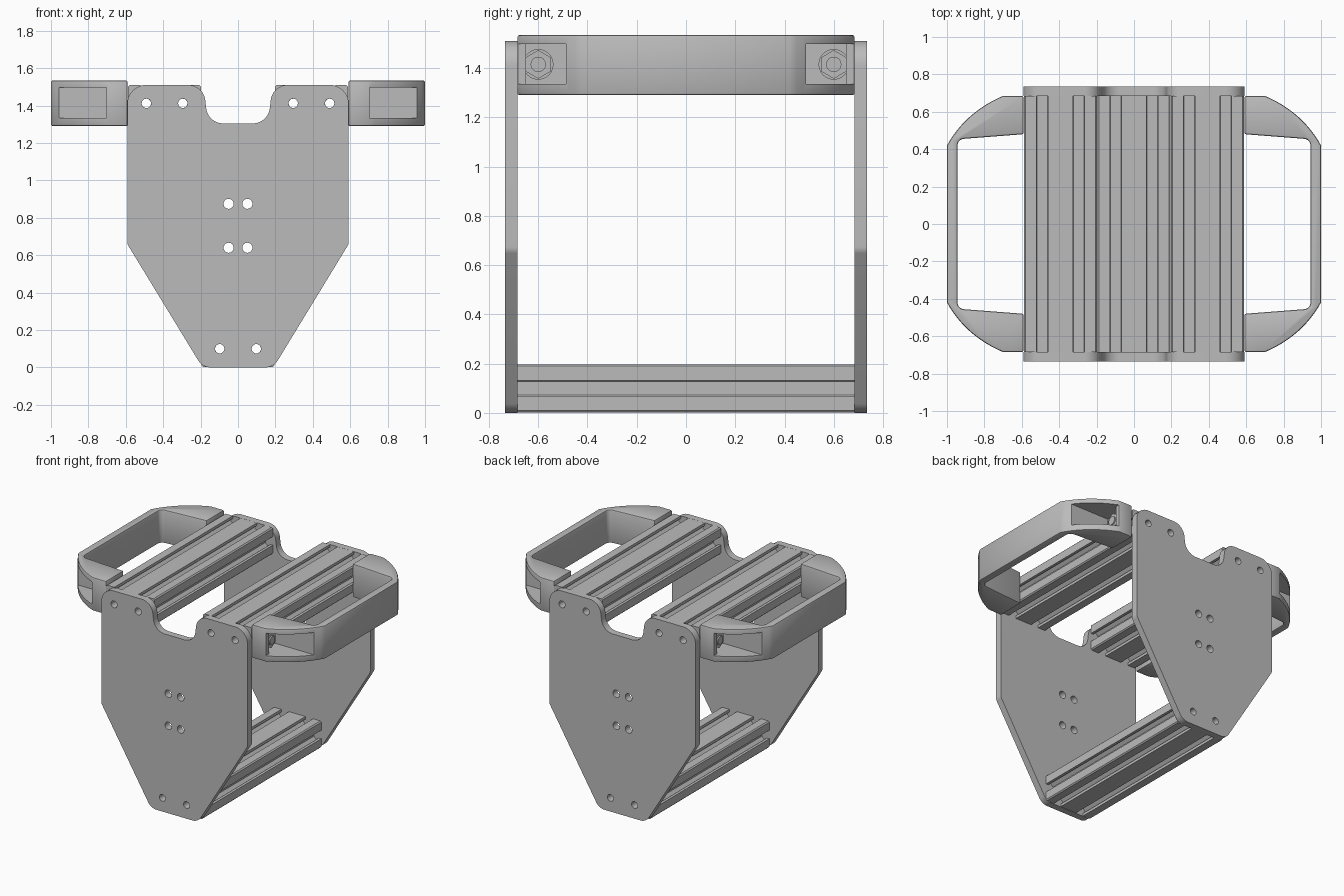
import bpy, bmesh, math
from mathutils import Vector

if "Cube" in bpy.data.objects:
    bpy.data.objects.remove(bpy.data.objects["Cube"], do_unlink=True)

grey = bpy.data.materials.new("machined grey")
grey.use_nodes = True
grey.diffuse_color = (0.5, 0.5, 0.5, 1)
grey.node_tree.nodes["Principled BSDF"].inputs["Base Color"].default_value = (0.5, 0.5, 0.5, 1)

AXES = {
    "X": lambda u, v, d: (d, u, v),
    "Y": lambda u, v, d: (u, d, v),
    "Z": lambda u, v, d: (u, v, d),
}


def circle(cx, cy, r, n=24, turn=0.0):
    return [(cx + r * math.cos(turn + 2 * math.pi * i / n),
             cy + r * math.sin(turn + 2 * math.pi * i / n)) for i in range(n)]


def rounded(points, steps=8):
    """Outline with each (x, y, radius) corner replaced by a tangent arc."""
    out = []
    for i, (x, y, r) in enumerate(points):
        p = Vector((x, y))
        if r == 0:
            out.append((x, y))
            continue
        a = (Vector(points[i - 1][:2]) - p).normalized()
        b = (Vector(points[(i + 1) % len(points)][:2]) - p).normalized()
        half = a.angle(b) / 2
        centre = p + (a + b).normalized() * (r / math.sin(half))
        start = p + a * (r / math.tan(half)) - centre
        end = p + b * (r / math.tan(half)) - centre
        for k in range(steps + 1):
            t = k / steps
            arm = (start * (1 - t) + end * t).normalized() * r
            out.append(tuple(centre + arm))
    return out


def prism(name, loops, axis, low, high):
    """Extrude an outline (first loop) with optional holes along an axis."""
    bm = bmesh.new()
    place = AXES[axis]
    for loop in loops:
        verts = [bm.verts.new(place(u, v, low)) for u, v in loop]
        if len(loops) == 1:
            bm.faces.new(verts)
        else:
            for i, v in enumerate(verts):
                bm.edges.new((verts[i - 1], v))
    if len(loops) > 1:
        bmesh.ops.triangle_fill(bm, edges=bm.edges[:], use_beauty=True)
    new = bmesh.ops.extrude_face_region(bm, geom=bm.faces[:])["geom"]
    bmesh.ops.translate(bm, vec=place(0, 0, high - low),
                        verts=[g for g in new if isinstance(g, bmesh.types.BMVert)])
    bmesh.ops.recalc_face_normals(bm, faces=bm.faces[:])
    mesh = bpy.data.meshes.new(name)
    bm.to_mesh(mesh)
    bm.free()
    mesh.materials.append(grey)
    obj = bpy.data.objects.new(name, mesh)
    bpy.context.collection.objects.link(obj)
    return obj


def select(obj):
    bpy.ops.object.select_all(action="DESELECT")
    obj.select_set(True)
    bpy.context.view_layer.objects.active = obj


def smooth(obj):
    select(obj)
    bpy.ops.object.shade_smooth_by_angle(angle=math.radians(30))


# End plates: tapered, notched at the top, drilled
half = [(0.19, 0, 0.08), (0.592, 0.66, 0.05), (0.592, 1.51, 0.1),
        (0.185, 1.51, 0.09), (0.16, 1.305, 0.09)]
plate = rounded(half + [(-x, z, r) for x, z, r in reversed(half)])
holes = []
for s in (-1, 1):
    holes += [circle(s * 0.295, 1.412, 0.025), circle(s * 0.49, 1.412, 0.025),
              circle(s * 0.05, 0.875, 0.027), circle(s * 0.05, 0.64, 0.027),
              circle(s * 0.098, 0.1, 0.025)]
for name, s in (("front_plate", -1), ("back_plate", 1)):
    smooth(prism(name, [plate] + holes, "Y", min(s * 0.685, s * 0.735), max(s * 0.685, s * 0.735)))

# Slotted rails: double-width T-slot section with two bores
W, H, PITCH = 0.195, 0.0975, 0.0975
half_slot = [(0.031, 0), (0.031, 0.02), (0.055, 0.02), (0.055, 0.032), (0.028, 0.06)]
slot = [(-a, d) for a, d in half_slot] + half_slot[::-1]


def rail_outline(cx, cz):
    pts = []
    sides = [((0, -H), (1, 0), (-PITCH, PITCH), W), ((W, 0), (0, 1), (0,), H),
             ((0, H), (-1, 0), (-PITCH, PITCH), W), ((-W, 0), (0, -1), (0,), H)]
    for (ox, oz), (tx, tz), offsets, reach in sides:
        run = [(-reach + 0.008, 0)]
        for off in offsets:
            run += [(off + a, d) for a, d in slot]
        run.append((reach - 0.008, 0))
        pts += [(cx + ox + tx * a - tz * d, cz + oz + tz * a + tx * d) for a, d in run]
    return pts


for name, cx, cz in (("left_top_rail", 0.393, 1.412), ("right_top_rail", -0.393, 1.412),
                     ("bottom_rail", 0, 0.1)):
    bores = [circle(cx + s * PITCH, cz, 0.025) for s in (-1, 1)]
    smooth(prism(name, [rail_outline(cx, cz)] + bores, "Y", -0.685, 0.685))

# Carry handles with bolt pockets
BOTTOM, TOP, BOLT_Z = 1.29, 1.535, 1.415
bow = []
for i in range(13):
    t = i / 12
    bow.append(((1 - t) ** 2 * 0.70 + 2 * t * (1 - t) * 0.90 + t * t,
                (1 - t) ** 2 * 0.685 + 2 * t * (1 - t) * 0.60 + t * t * 0.42))
inner = rounded([(0.59, 0.48, 0), (0.943, 0.453, 0.035), (0.943, 0, 0)])[:-1]
upper = inner[::-1] + [(0.59, 0.685)] + bow
handle_outline = upper + [(x, -y) for x, y in reversed(upper)]
pocket = [(0.64, 0.487), (1.1, 0.487), (1.1, 0.8), (0.704, 0.8), (0.704, 0.649), (0.64, 0.649)]

for side, s in (("left", 1), ("right", -1)):
    handle = prism(side + "_handle", [[(s * x, y) for x, y in handle_outline]], "Z", BOTTOM, TOP)
    bevel = handle.modifiers.new("soft edges", "BEVEL")
    bevel.width, bevel.segments = 0.01, 2
    bevel.limit_method, bevel.angle_limit = "ANGLE", math.radians(50)
    cutters = []
    for e in (-1, 1):
        cutter = prism("pocket_cutter", [[(s * x, e * y) for x, y in pocket]], "Z", 1.335, 1.498)
        cutter.hide_render = True
        cut = handle.modifiers.new("pocket", "BOOLEAN")
        cut.operation, cut.solver, cut.object = "DIFFERENCE", "EXACT", cutter
        cutters.append(cutter)
    select(handle)
    bpy.ops.object.convert(target="MESH")
    for cutter in cutters:
        bpy.data.objects.remove(cutter, do_unlink=True)
    smooth(handle)

    # Nuts, washers and bolt ends inside the pockets
    for end, e in (("front", -1), ("back", 1)):
        for part, loop, a, b in (
                ("washer", circle(e * 0.6, BOLT_Z, 0.062), 0.635, 0.65),
                ("nut", circle(e * 0.6, BOLT_Z, 0.058, 6, math.pi / 6), 0.65, 0.69),
                ("bolt", circle(e * 0.6, BOLT_Z, 0.031), 0.63, 0.7)):
            smooth(prism(f"{side}_{end}_{part}", [loop], "X", min(s * a, s * b), max(s * a, s * b)))
